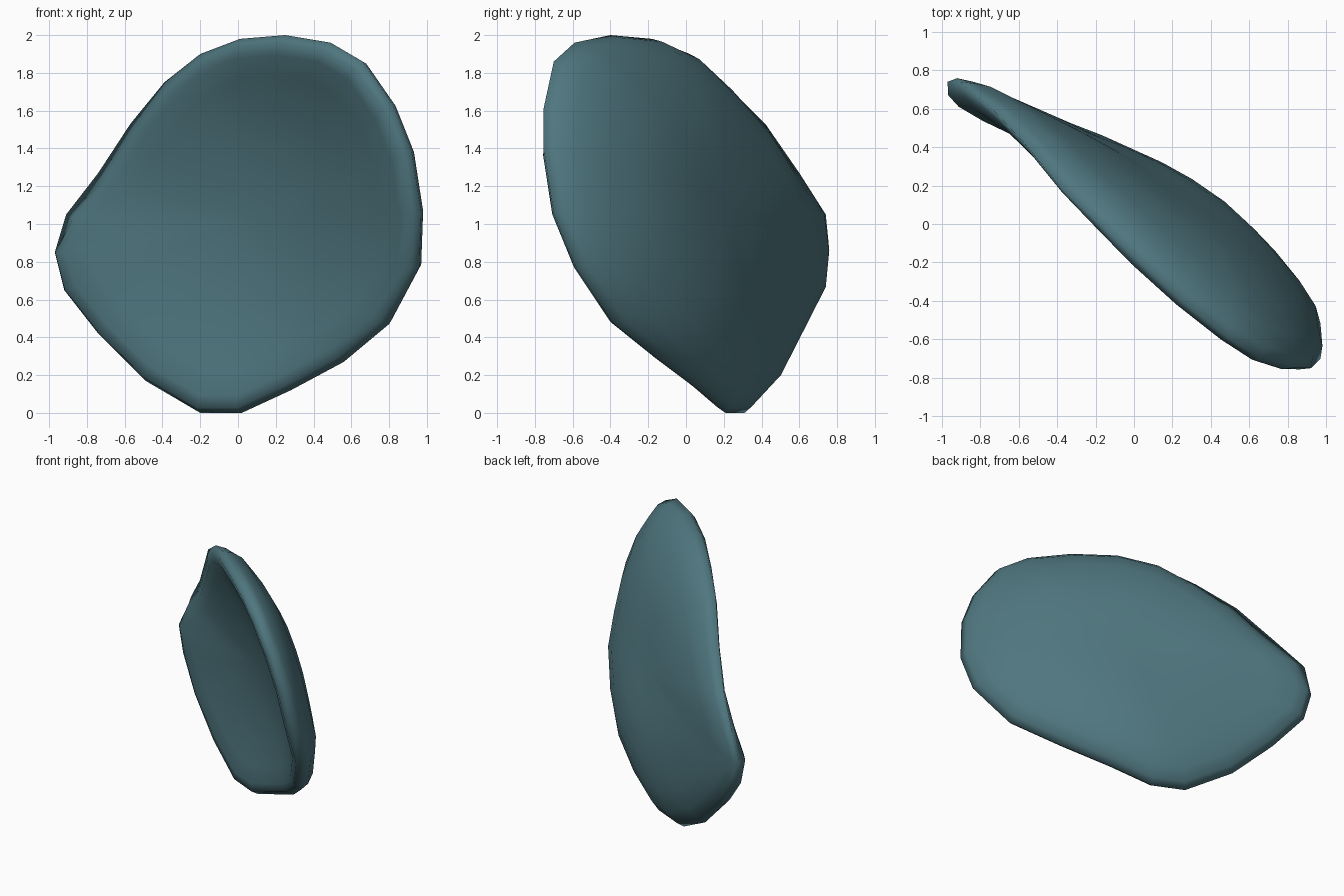
import bpy, bmesh
from mathutils import Vector

if "Cube" in bpy.data.objects:
    bpy.data.objects.remove(bpy.data.objects["Cube"])

# Rim of the dished shell, anticlockwise from the foot (x, y, z)
RIM = [(-.20, .31, 0), (.02, .21, 0), (.28, .07, .12), (.56, -.13, .27),
       (.80, -.38, .47), (.96, -.58, .77), (.97, -.70, 1.06), (.92, -.75, 1.38),
       (.82, -.75, 1.63), (.66, -.70, 1.86), (.49, -.59, 1.96), (.25, -.40, 2),
       (.01, -.18, 1.98), (-.20, .02, 1.90), (-.39, .20, 1.75), (-.57, .42, 1.53),
       (-.74, .60, 1.27), (-.91, .74, 1.05), (-.97, .74, .85), (-.92, .72, .65),
       (-.74, .60, .42), (-.49, .47, .17)]
CENTRE = Vector((0, 0, 1))
BACK = Vector((.57, .81, .17)).normalized()
ACROSS = Vector((.81, -.57, 0)).normalized()

# Cross-section: radius fraction, offset from the middle surface
FRONT = [(.2, -.07), (.4, -.07), (.6, -.07), (.78, -.075), (.9, -.075), (.965, -.055)]
BACKS = [(.975, .045), (.91, .075), (.78, .085), (.6, .09), (.4, .09), (.2, .085)]
# Upper left edge is pinched to a narrow flange
PINCH = {13: .98, 14: .955, 15: .94, 16: .935, 17: .96}


def shell_point(i, f, offset):
    rel = Vector(RIM[i]) - CENTRE
    depth = rel.dot(BACK)
    pinch = PINCH.get(i, 1)
    if f < 1:
        offset *= 1 - 5 * (1 - pinch) * f ** 3 * (offset < 0)
        f *= pinch
    flat = (rel - BACK * depth) * f
    s = flat.dot(ACROSS)
    power = 2 if offset < 0 else 3
    dome = .2 * (1 - f ** power) * (1 + .4 * s - .3 * s * s)
    return CENTRE + flat + BACK * (depth * f * f + dome + offset)


# Shell: rings run from the hollow front, over the rim, to the domed back
bm = bmesh.new()
n = len(RIM)
rings = [[bm.verts.new(shell_point(i, f, o)) for i in range(n)]
         for f, o in FRONT + [(1, 0)] + BACKS]
for a, b in zip(rings, rings[1:]):
    for i in range(n):
        j = (i + 1) % n
        bm.faces.new((a[i], a[j], b[j], b[i]))
for ring, o in ((rings[0], -.07), (rings[-1], .085)):
    hub = bm.verts.new(shell_point(0, 0, o))
    for i in range(n):
        bm.faces.new((ring[i], ring[(i + 1) % n], hub))
bmesh.ops.recalc_face_normals(bm, faces=bm.faces)
for face in bm.faces:
    face.smooth = True
mesh = bpy.data.meshes.new("curved_shell")
bm.to_mesh(mesh)
bm.free()
shell = bpy.data.objects.new("curved_shell", mesh)
bpy.context.collection.objects.link(shell)

# Teal finish
mat = bpy.data.materials.new("teal")
mat.diffuse_color = (.08, .185, .215, 1)
mat.use_nodes = True
mat.node_tree.nodes["Principled BSDF"].inputs["Base Color"].default_value = mat.diffuse_color
mesh.materials.append(mat)
